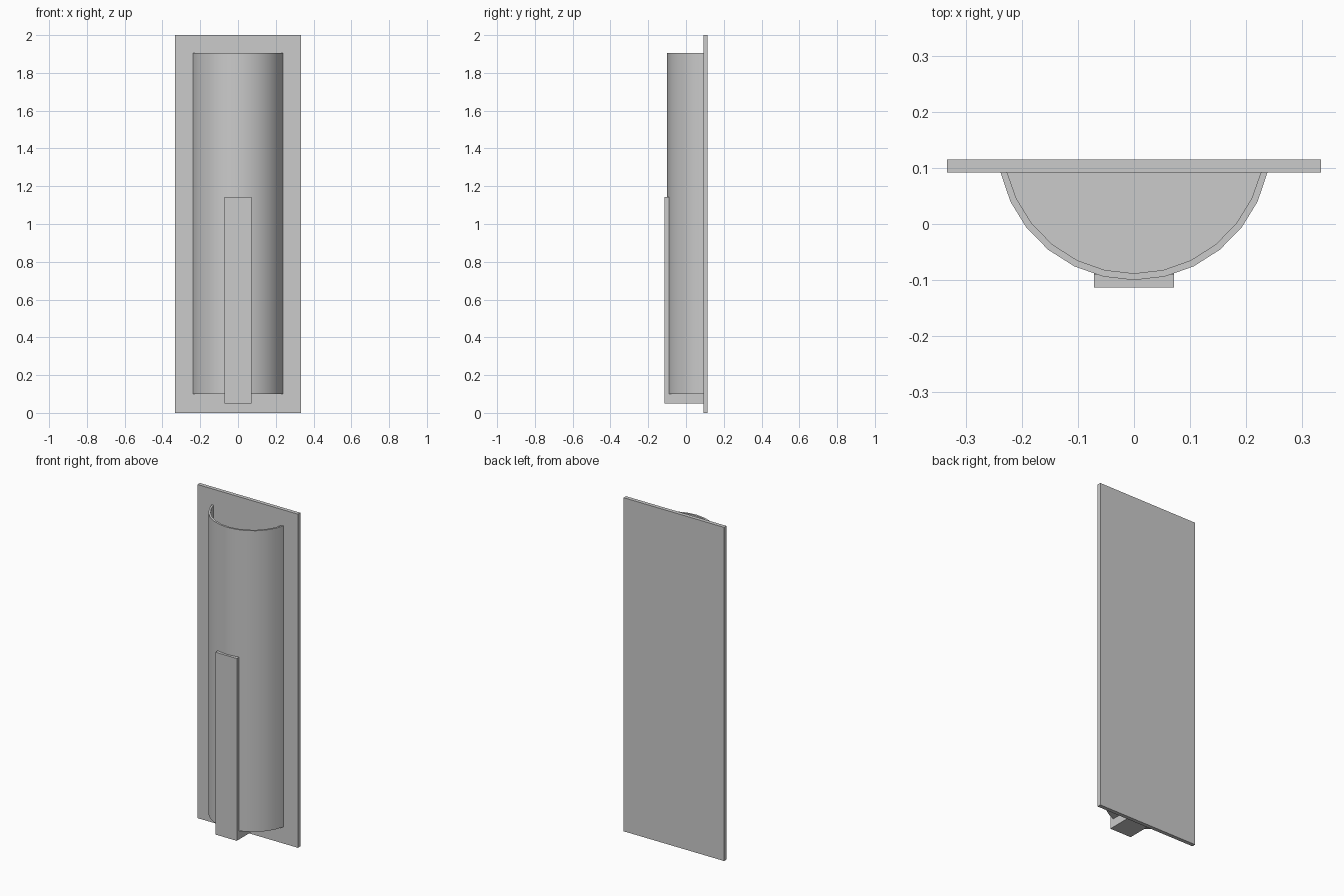
import bpy, bmesh
from math import sin, cos, radians

cube = bpy.data.objects.get("Cube")
if cube:
    bpy.data.objects.remove(cube, do_unlink=True)

grey = bpy.data.materials.new("light grey")
grey.use_nodes = True
colour = (0.6, 0.6, 0.6, 1)
grey.diffuse_color = colour
grey.node_tree.nodes["Principled BSDF"].inputs["Base Color"].default_value = colour


def prism(name, outline, axis, start, end, smooth=False):
    """Extrude a flat outline along the x or z axis."""
    bm = bmesh.new()
    place = (lambda a, b: (start, a, b)) if axis == "x" else (lambda a, b: (a, b, start))
    face = bm.faces.new([bm.verts.new(place(a, b)) for a, b in outline])
    out = bmesh.ops.extrude_face_region(bm, geom=[face])
    verts = [v for v in out["geom"] if isinstance(v, bmesh.types.BMVert)]
    step = end - start
    bmesh.ops.translate(bm, verts=verts, vec=(step, 0, 0) if axis == "x" else (0, 0, step))
    bmesh.ops.recalc_face_normals(bm, faces=bm.faces)
    mesh = bpy.data.meshes.new(name)
    bm.to_mesh(mesh)
    bm.free()
    mesh.materials.append(grey)
    obj = bpy.data.objects.new(name, mesh)
    bpy.context.collection.objects.link(obj)
    if smooth:
        bpy.ops.object.select_all(action="DESELECT")
        obj.select_set(True)
        bpy.context.view_layer.objects.active = obj
        bpy.ops.object.shade_smooth_by_angle(angle=radians(30))
    return obj


WALL = 0.092        # front of the back plate
CENTRE = 0.1435     # axis of the curved shade
SEGMENTS = 12


def arc(radius, sweep=77.8):
    points = []
    for i in range(SEGMENTS + 1):
        a = radians(sweep * (2 * i / SEGMENTS - 1))
        points.append((radius * sin(a), CENTRE - radius * cos(a)))
    # end exactly on the back plate
    points[0] = (points[0][0], WALL)
    points[-1] = (points[-1][0], WALL)
    return points


# Back plate
prism("back_plate", [(-0.333, WALL), (0.333, WALL), (0.333, 0.115), (-0.333, 0.115)], "z", 0, 2)

# Curved shade, open at the top, with a floor
outer, inner = arc(0.2435), arc(0.2315)
prism("shade", outer + inner[::-1], "z", 0.1, 1.905, smooth=True)
prism("shade_floor", inner, "z", 0.1, 0.112)

# L-shaped bracket: foot under the shade and upright strip in front
prism("bracket", [(WALL, 0.05), (-0.113, 0.05), (-0.113, 1.143), (-0.09, 1.143),
                  (-0.09, 0.1), (WALL, 0.1)], "x", -0.071, 0.071)
